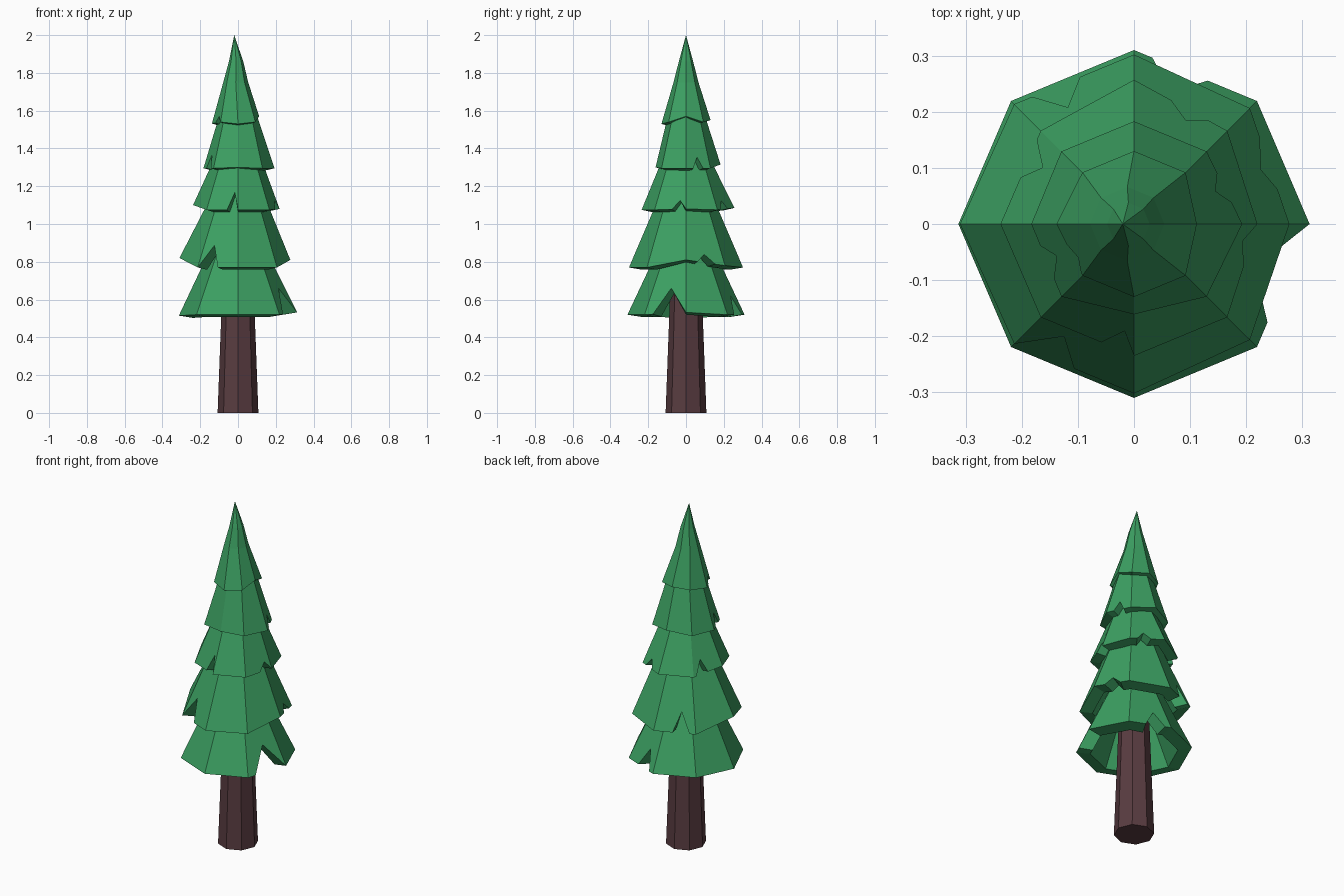
import bpy, bmesh, math
from mathutils import Vector

if "Cube" in bpy.data.objects:
    bpy.data.objects.remove(bpy.data.objects["Cube"])


def material(name, col):
    m = bpy.data.materials.new(name)
    m.diffuse_color = (*col, 1)
    m.use_nodes = True
    m.node_tree.nodes["Principled BSDF"].inputs["Base Color"].default_value = m.diffuse_color
    return m


GREEN = material("pine green", (0.045, 0.352, 0.122))
BROWN = material("bark brown", (0.100, 0.045, 0.052))


def finish(bm, name, mat):
    bmesh.ops.recalc_face_normals(bm, faces=bm.faces)
    me = bpy.data.meshes.new(name)
    bm.to_mesh(me)
    bm.free()
    me.materials.append(mat)
    ob = bpy.data.objects.new(name, me)
    bpy.context.collection.objects.link(ob)


def ring(r, z, cx=0.0, tweak={}):
    """Eight corners; tweak maps corner index to (dr, dz)."""
    out = []
    for i in range(8):
        dr, dz = tweak.get(i, (0, 0))
        a = math.radians(45 * i)
        out.append(Vector((cx + (r + dr) * math.cos(a), (r + dr) * math.sin(a), z + dz)))
    return out


def tier(name, rim, top, thick, notches, tweak={}, crown=None):
    """Thick eight-sided skirt with V notches: segment -> (u0, u, u1, height)."""
    bm = bmesh.new()
    R = ring(*rim, tweak=tweak)
    T = ring(*top)

    def inward(p):
        r = math.hypot(p.x, p.y)
        k = (r - thick) / r
        return Vector((p.x * k, p.y * k, p.z - 0.012))

    vR = [bm.verts.new(p) for p in R]
    vT = [bm.verts.new(p) for p in T]
    vRi = [bm.verts.new(inward(p)) for p in R]
    vTi = [bm.verts.new(inward(p)) for p in T]
    for i in range(8):
        j = (i + 1) % 8
        lo, li = [vR[i]], [vRi[i]]
        if i in notches:
            u0, u, u1, h = notches[i]
            for uu, hh in ((u0, 0), (u, h), (u1, 0)):
                if 0 < uu < 1:
                    p = R[i].lerp(R[j], uu).lerp(T[i].lerp(T[j], uu), hh)
                    lo.append(bm.verts.new(p))
                    li.append(bm.verts.new(inward(p)))
        lo.append(vR[j])
        li.append(vRi[j])
        bm.faces.new(lo + [vT[j], vT[i]])          # outer slope
        bm.faces.new(li + [vTi[j], vTi[i]])        # inner slope
        for k in range(len(lo) - 1):               # rim
            bm.faces.new((lo[k], lo[k + 1], li[k + 1], li[k]))
    bm.faces.new(vTi)
    if crown:                                      # pointed tree top
        prev = vT
        for c in crown[:-1]:
            cur = [bm.verts.new(p) for p in ring(*c)]
            for i in range(8):
                j = (i + 1) % 8
                bm.faces.new((prev[i], prev[j], cur[j], cur[i]))
            prev = cur
        tip = bm.verts.new((crown[-1][2], 0, crown[-1][1]))
        for i in range(8):
            bm.faces.new((prev[i], prev[(i + 1) % 8], tip))
    else:
        bm.faces.new(vT)
    finish(bm, name, GREEN)


# trunk
bm = bmesh.new()
low = [bm.verts.new(p) for p in ring(0.108, 0)]
high = [bm.verts.new(p) for p in ring(0.078, 0.8)]
for i in range(8):
    j = (i + 1) % 8
    bm.faces.new((low[i], low[j], high[j], high[i]))
bm.faces.new(low)
bm.faces.new(high)
finish(bm, "trunk", BROWN)

# foliage, bottom to top
tier("foliage_1", (0.31, 0.52), (0.15, 0.86), 0.075,
     {7: (0.2, 0.55, 1, 0.4), 1: (0.4, 0.65, 0.85, 0.3)},
     {0: (0.003, 0.012), 4: (0.003, -0.005)})
tier("foliage_2", (0.302, 0.77), (0.135, 1.16), 0.07,
     {5: (0, 0.3, 0.5, 0.3), 2: (0.45, 0.65, 0.85, 0.27), 0: (0.3, 0.5, 0.75, 0.12)},
     {0: (-0.025, 0.04), 4: (0.008, 0.05), 7: (-0.01, 0), 1: (-0.01, 0.01)})
tier("foliage_3", (0.235, 1.075), (0.11, 1.38), 0.055,
     {5: (0.65, 0.88, 1, 0.3), 7: (0.55, 0.8, 1, 0.15),
      1: (0.2, 0.4, 0.6, 0.15), 3: (0.1, 0.3, 0.5, 0.25)},
     {0: (-0.015, 0.005), 2: (0.022, 0.01), 4: (0.003, 0.025)})
tier("foliage_4", (0.183, 1.295), (0.085, 1.62), 0.05,
     {4: (0.3, 0.5, 0.75, 0.22), 0: (0.3, 0.5, 0.7, 0.18)},
     {0: (0.01, 0.0), 6: (-0.022, 0.005), 2: (0, 0.02)})
tier("foliage_top", (0.13, 1.54), (0.066, 1.75, -0.012), 0.04,
     {4: (0.4, 0.7, 0.95, 0.15)},
     {0: (-0.018, 0.03), 4: (0.008, -0.008), 6: (0, -0.01), 2: (0.0, 0.01)},
     crown=[(0.038, 1.86, -0.01), (0, 2.0, -0.02)])
